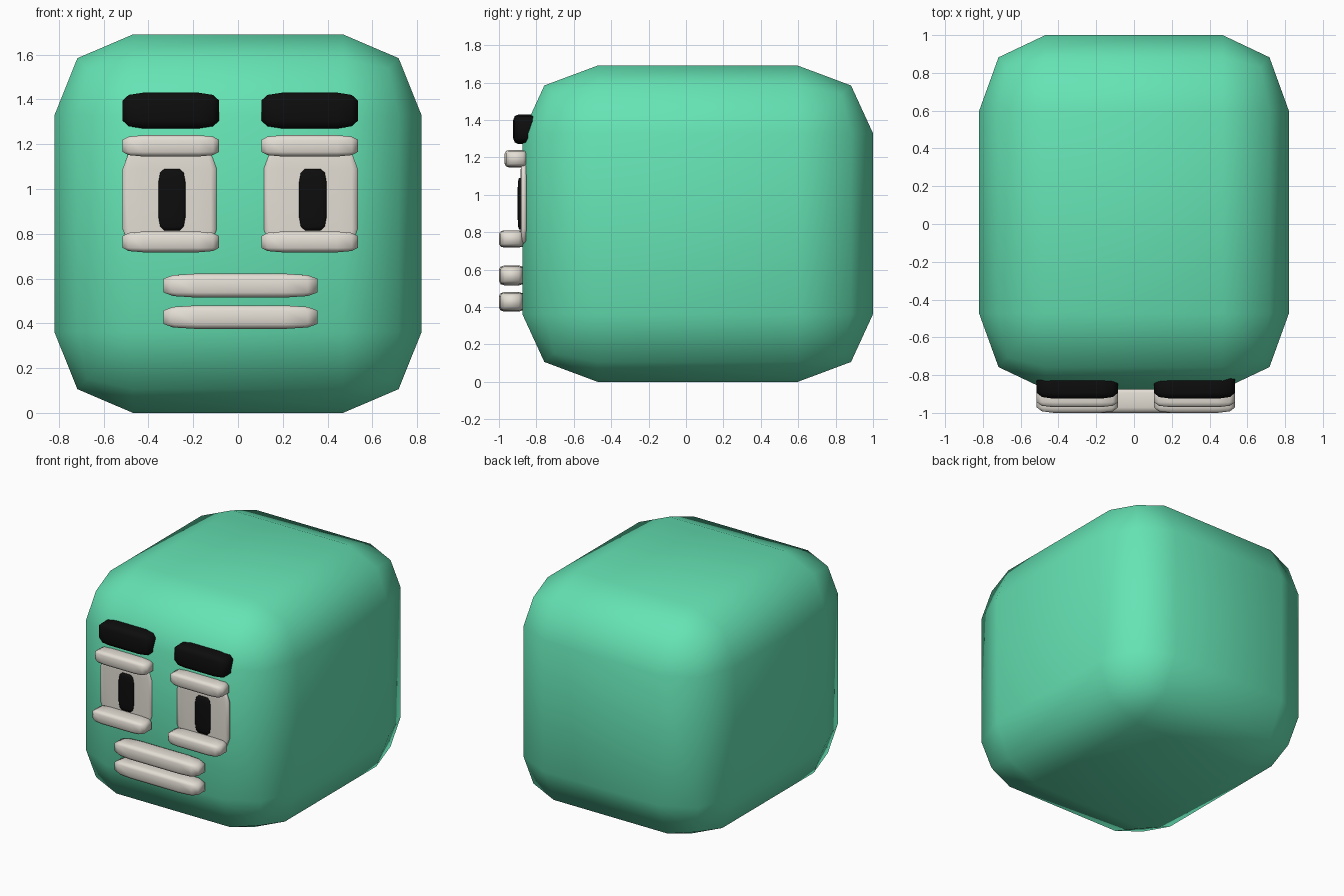
import bpy
import bmesh
from mathutils import Vector

default = bpy.data.objects.get("Cube")
if default:
    bpy.data.objects.remove(default, do_unlink=True)


def make_material(name, rgb):
    mat = bpy.data.materials.new(name)
    mat.use_nodes = True
    color = (*rgb, 1.0)
    mat.diffuse_color = color
    bsdf = mat.node_tree.nodes["Principled BSDF"]
    bsdf.inputs["Base Color"].default_value = color
    bsdf.inputs["Roughness"].default_value = 0.6
    return mat


def rounded_box(name, x, y, z, mat):
    """Unit cube with two-step rounded edges, stretched to the given ranges."""
    bm = bmesh.new()
    bmesh.ops.create_cube(bm, size=1)
    bmesh.ops.bevel(bm, geom=bm.edges[:], offset=0.214, segments=2,
                    profile=0.5, affect='EDGES')
    spans = (x, y, z)
    bmesh.ops.scale(bm, verts=bm.verts, vec=Vector([b - a for a, b in spans]))
    for face in bm.faces:
        face.smooth = True
    mesh = bpy.data.meshes.new(name)
    bm.to_mesh(mesh)
    bm.free()
    mesh.materials.append(mat)
    obj = bpy.data.objects.new(name, mesh)
    obj.location = [(a + b) / 2 for a, b in spans]
    bpy.context.collection.objects.link(obj)
    return obj


green = make_material("mint green", (0.13, 0.77, 0.46))
ivory = make_material("ivory", (0.77, 0.73, 0.66))
black = make_material("black", (0.004, 0.004, 0.004))

# Head block
rounded_box("head", (-0.82, 0.82), (-0.875, 1.0), (0.0, 1.69), green)

# Eyes, one set per side
sides = {
    "right": {"bar": (-0.515, -0.085), "white": (-0.515, -0.095), "pupil": (-0.355, -0.235)},
    "left": {"bar": (0.105, 0.535), "white": (0.115, 0.535), "pupil": (0.273, 0.395)},
}
for side, x in sides.items():
    rounded_box(side + "_eyebrow", x["bar"], (-0.925, -0.78), (1.27, 1.43), black)
    rounded_box(side + "_upper_eyelid", x["bar"], (-0.97, -0.845), (1.145, 1.24), ivory)
    rounded_box(side + "_lower_eyelid", x["bar"], (-1.0, -0.865), (0.717, 0.81), ivory)
    rounded_box(side + "_eye_white", x["white"], (-0.885, -0.85), (0.72, 1.19), ivory)
    rounded_box(side + "_pupil", x["pupil"], (-0.9, -0.868), (0.815, 1.09), black)

# Mouth
for name, z in (("upper_lip", (0.515, 0.622)), ("lower_lip", (0.375, 0.48))):
    rounded_box(name, (-0.333, 0.355), (-1.0, -0.865), z, ivory)
